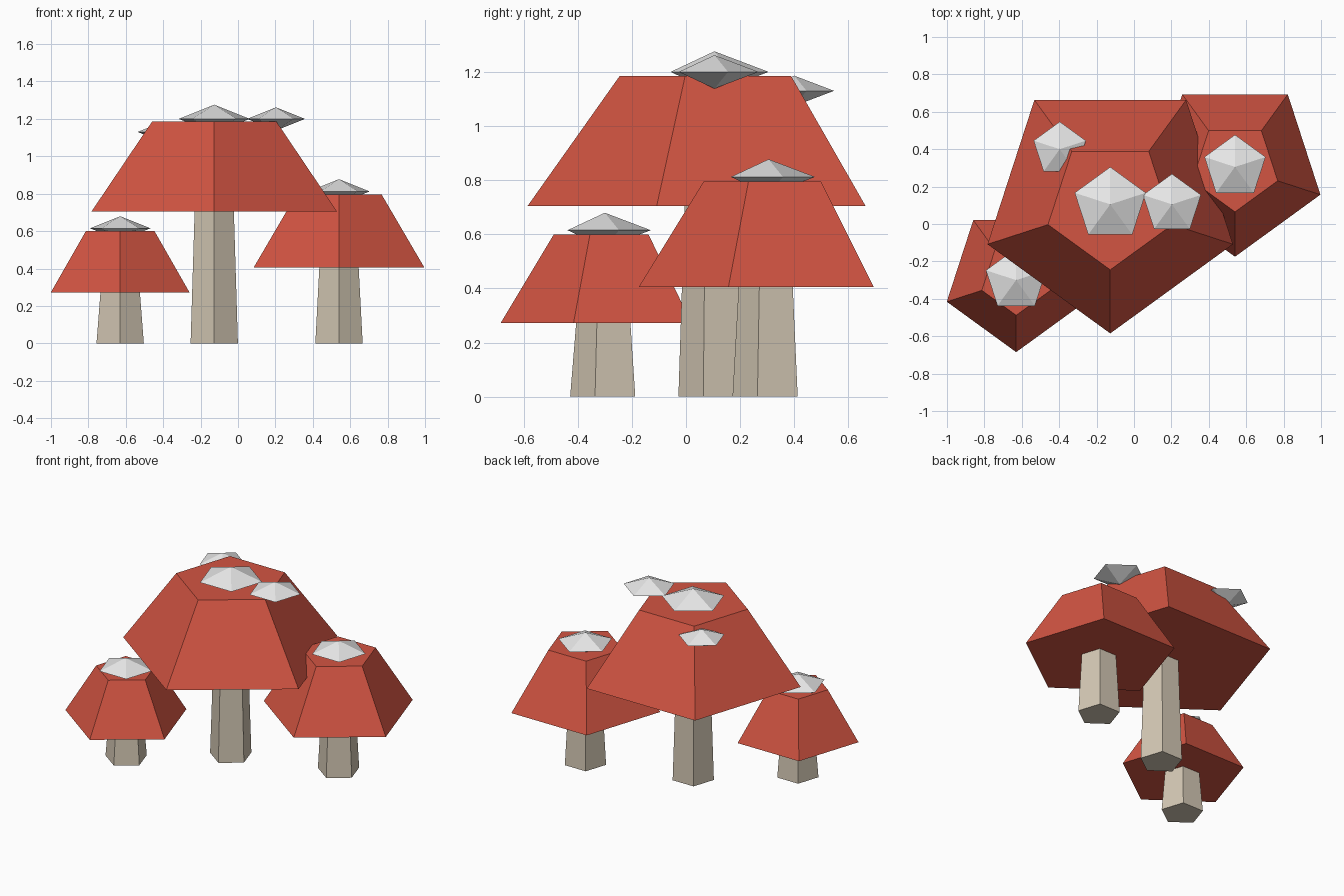
import bpy, bmesh
from math import sin, cos, pi

cube = bpy.data.objects.get("Cube")
if cube:
    bpy.data.objects.remove(cube, do_unlink=True)

SIDES = 5


def make_material(name, rgb):
    mat = bpy.data.materials.new(name)
    mat.use_nodes = True
    color = (*rgb, 1.0)
    mat.diffuse_color = color
    mat.node_tree.nodes["Principled BSDF"].inputs["Base Color"].default_value = color
    return mat


cap_red = make_material("cap red", (0.65, 0.09, 0.055))
stem_beige = make_material("stem beige", (0.66, 0.58, 0.46))
spot_white = make_material("spot white", (0.80, 0.80, 0.80))


def lathe(name, center, rings, point, material):
    """Flat-sided solid from (radius, z) rings; a zero radius makes a tip.
    point is the y direction one corner faces."""
    bm = bmesh.new()
    loops = []
    for radius, z in rings:
        count = SIDES if radius else 1
        loops.append([bm.verts.new((radius * sin(2 * pi * i / SIDES),
                                    point * radius * cos(2 * pi * i / SIDES), z))
                      for i in range(count)])
    for low, high in zip(loops, loops[1:]):
        for i in range(SIDES):
            j = (i + 1) % SIDES
            corners = [low[i % len(low)], low[j % len(low)],
                       high[j % len(high)], high[i % len(high)]]
            bm.faces.new(list(dict.fromkeys(corners)))
    for end in (loops[0], loops[-1]):
        if len(end) > 1:
            bm.faces.new(end)
    bmesh.ops.recalc_face_normals(bm, faces=bm.faces)
    mesh = bpy.data.meshes.new(name)
    bm.to_mesh(mesh)
    bm.free()
    mesh.materials.append(material)
    obj = bpy.data.objects.new(name, mesh)
    obj.location = center
    bpy.context.collection.objects.link(obj)
    return obj


def mushroom(name, x, y, cap_low, cap_high, r_low, r_high):
    lathe(name + "_stem", (x, y, 0), [(0.133, 0), (0.11, cap_low + 0.01)], -1, stem_beige)
    lathe(name + "_cap", (x, y, 0), [(r_low, cap_low), (r_high, cap_high)], -1, cap_red)


def spot(name, x, y, z, radius):
    h = radius * 0.38
    lathe(name, (x, y, z), [(0, -h), (radius, 0), (0, h)], 1, spot_white)


# Three mushrooms
mushroom("middle", -0.127, 0.105, 0.705, 1.185, 0.69, 0.35)
mushroom("left", 0.54, 0.305, 0.405, 0.795, 0.48, 0.24)
mushroom("right", -0.63, -0.295, 0.272, 0.60, 0.39, 0.193)

# Faceted spots on the caps
spot("middle_top_spot", -0.127, 0.105, 1.20, 0.20)
spot("middle_left_spot", 0.203, 0.105, 1.20, 0.163)
spot("middle_back_spot", -0.397, 0.40, 1.13, 0.147)
spot("left_cap_spot", 0.54, 0.305, 0.812, 0.172)
spot("right_cap_spot", -0.63, -0.30, 0.615, 0.17)
